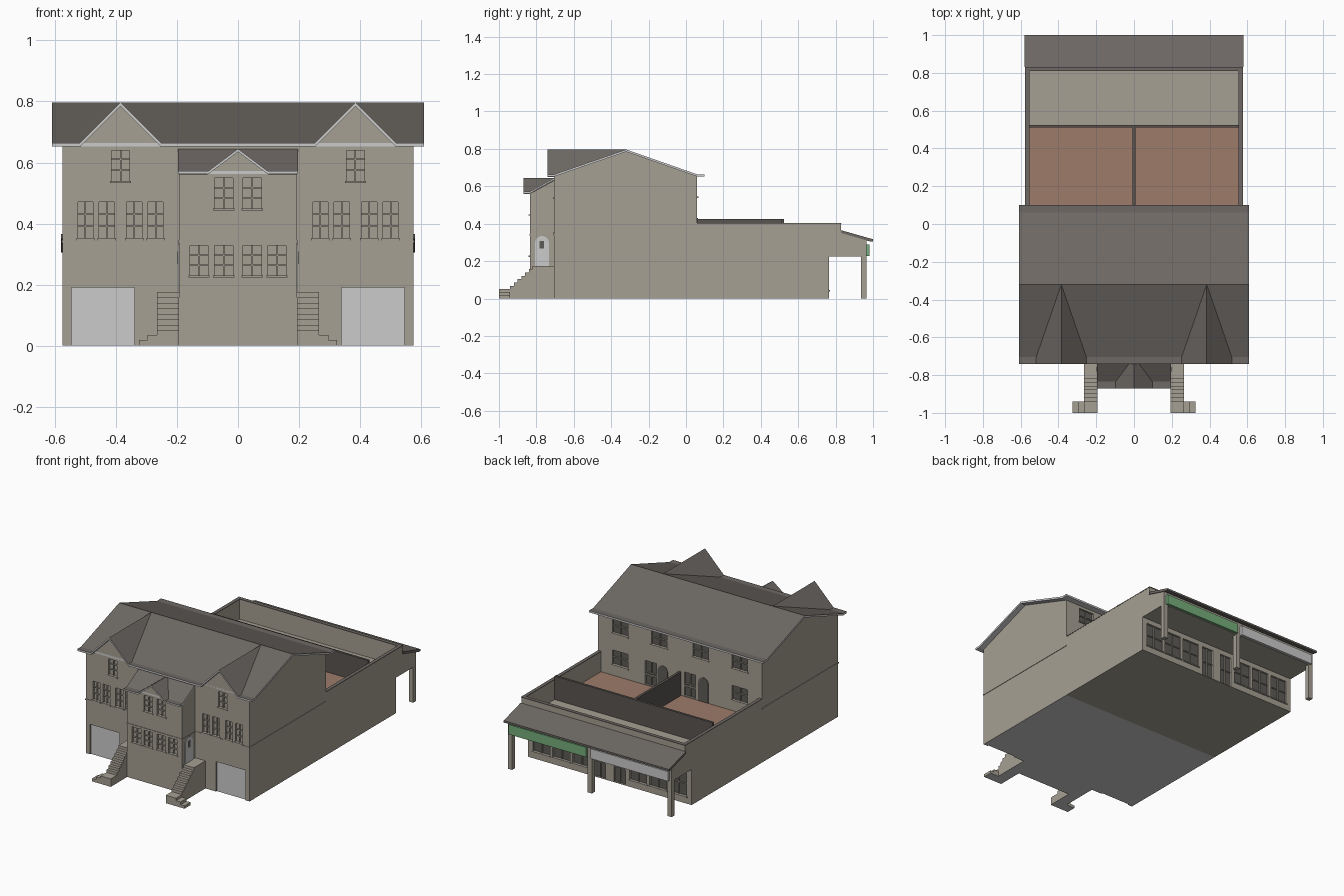
import bpy, bmesh, math

if "Cube" in bpy.data.objects:
    bpy.data.objects.remove(bpy.data.objects["Cube"])


def material(name, rgb):
    m = bpy.data.materials.new(name)
    m.diffuse_color = (*rgb, 1)
    m.use_nodes = True
    m.node_tree.nodes["Principled BSDF"].inputs["Base Color"].default_value = m.diffuse_color
    return m


STONE = material("beige stone", (0.38, 0.35, 0.29))
ROOF = material("grey slate", (0.155, 0.14, 0.128))
LIGHT = material("light grey", (0.60, 0.60, 0.60))
DARK = material("dark fence", (0.10, 0.09, 0.085))
GLASS = material("dark glass", (0.11, 0.105, 0.095))
TERRACE = material("terracotta", (0.34, 0.20, 0.145))
GREEN = material("sign green", (0.18, 0.42, 0.20))


def prism(name, pts, axis, a, b, mat):
    """Extrude a (y,z) outline along x, or an (x,z) outline along y."""
    bm = bmesh.new()
    put = (lambda p, t: (t, p[0], p[1])) if axis == 'x' else (lambda p, t: (p[0], t, p[1]))
    lo = [bm.verts.new(put(p, a)) for p in pts]
    hi = [bm.verts.new(put(p, b)) for p in pts]
    bm.faces.new(lo)
    bm.faces.new(hi[::-1])
    for i in range(len(pts)):
        j = (i + 1) % len(pts)
        bm.faces.new((lo[j], lo[i], hi[i], hi[j]))
    bmesh.ops.recalc_face_normals(bm, faces=bm.faces)
    me = bpy.data.meshes.new(name)
    bm.to_mesh(me)
    bm.free()
    ob = bpy.data.objects.new(name, me)
    bpy.context.collection.objects.link(ob)
    me.materials.append(mat)
    return ob


def box(name, x0, x1, y0, y1, z0, z1, mat):
    y0, y1 = sorted((y0, y1))
    return prism(name, [(y0, z0), (y1, z0), (y1, z1), (y0, z1)], 'x', min(x0, x1), max(x0, x1), mat)


def paint(ob, mat, rule):
    ob.data.materials.append(mat)
    for f in ob.data.polygons:
        if rule(f):
            f.material_index = len(ob.data.materials) - 1


def shell(name, top, axis, a, b, thick=0.012):
    """Roof slab under an open line: slate on top, light trim on edges and underside."""
    ob = prism(name, top + [(u, z - thick) for u, z in reversed(top)], axis, a, b, ROOF)
    paint(ob, LIGHT, lambda f: f.normal.z < 0.2)
    return ob


def arch(c, w, z0, z1):
    r = w / 2
    curve = [(c + r * math.cos(math.pi * i / 8), z1 - r + r * math.sin(math.pi * i / 8)) for i in range(9)]
    return [(c - r, z0), (c + r, z0)] + curve


def cut(wall, cutters):
    """Subtract the openings from a wall and bake the result."""
    for c in cutters:
        m = wall.modifiers.new("opening", 'BOOLEAN')
        m.operation = 'DIFFERENCE'
        m.solver = 'EXACT'
        m.object = c
    dg = bpy.context.evaluated_depsgraph_get()
    me = bpy.data.meshes.new_from_object(wall.evaluated_get(dg))
    wall.modifiers.clear()
    wall.data = me
    for c in cutters:
        bpy.data.objects.remove(c)


DEPTH = 0.014


def window(x, y, d, w, z0, z1, pane=None, rails=2, sill=True):
    """Recess, pane, glazing bars and sill on a wall at y facing d; returns its cutter."""
    xa, xb, t = x - w / 2, x + w / 2, 0.005
    inner, face = y - d * DEPTH, y - d * 0.005
    if pane:
        box("window_pane", xa, xb, inner - d * 0.002, inner + d * 0.002, z0, z1, pane)
    box("window_mullion", x - t / 2, x + t / 2, inner, face, z0, z1, STONE)
    for i in range(rails):
        z = z0 + (z1 - z0) * (i + 1) / (rails + 1)
        box("window_rail", xa, xb, inner, face, z - t / 2, z + t / 2, STONE)
    if sill:
        box("window_sill", xa - 0.005, xb + 0.005, y, y + d * 0.006, z0 - 0.007, z0, STONE)
    return box("cutter", xa, xb, inner, y + d * 0.05, z0, z1, STONE)


F, B, BAY, SHOP = -0.705, 0.06, -0.835, 0.765

# main house body with side gables
house = prism("house_walls", [(F, 0), (B, 0), (B, 0.652), (-0.32, 0.788), (F, 0.652)], 'x', -0.575, 0.575, STONE)
cuts = []
for s in (-1, 1):
    for x in (0.27, 0.34, 0.43, 0.50):
        cuts.append(window(s * x, F, -1, 0.05, 0.352, 0.47))
    cuts.append(window(s * 0.385, F, -1, 0.06, 0.54, 0.645))
    cuts.append(box("cutter", s * 0.34, s * 0.545, F - 0.05, F + 0.014, -0.02, 0.19, STONE))
    box("garage_door", s * 0.34, s * 0.545, F + 0.008, F + 0.02, 0, 0.19, LIGHT)
    for x in (0.145, 0.42):
        cuts.append(window(s * x, B, 1, 0.11, 0.545, 0.635, GLASS, 1))
    cuts.append(window(s * 0.42, B, 1, 0.11, 0.345, 0.435, GLASS, 1))
# terrace doors
for xw, xa in ((0.205, 0.12), (-0.07, -0.165)):
    cuts.append(window(xw, B, 1, 0.08, 0.28, 0.43, GLASS, 1, False))
    prism("terrace_arched_door", arch(xa, 0.07, 0.276, 0.43), 'y', B - 0.01, B + 0.003, GLASS)
cut(house, cuts)

# central bay
bay = prism("bay_walls", [(BAY, 0), (F + 0.002, 0), (F + 0.002, 0.632), (BAY, 0.56)], 'x', -0.193, 0.193, STONE)
cuts = []
for s in (-1, 1):
    for x in (0.047, 0.128):
        cuts.append(window(s * x, BAY, -1, 0.06, 0.23, 0.328))
    cuts.append(window(s * 0.047, BAY, -1, 0.06, 0.45, 0.55))
    # entrance doors on the bay sides
    prism("entrance_door", arch(-0.77, 0.075, 0.175, 0.335), 'x', s * 0.19, s * 0.196, LIGHT)
    box("door_window", s * 0.19, s * 0.198, -0.782, -0.758, 0.268, 0.308, GLASS)
cut(bay, cuts)

# string courses
box("bay_string_course", -0.196, 0.196, BAY - 0.003, F, 0.338, 0.344, STONE)
box("house_string_course", -0.578, 0.578, F - 0.003, B, 0.338, 0.345, STONE)

# main roof with flat rear eave, front eaves interrupted by the gables
shell("main_roof", [(F, 0.664), (-0.32, 0.797), (B, 0.664), (0.10, 0.664)], 'x', -0.61, 0.61)
for a, b in ((-0.61, -0.515), (-0.255, 0.255), (0.515, 0.61)):
    shell("front_eave", [(-0.74, 0.664), (F, 0.664)], 'x', a, b)
for c in (-0.385, 0.385):
    prism("front_gable_wall", [(c - 0.133, 0.64), (c + 0.133, 0.64), (c + 0.133, 0.652), (c, 0.787),
                               (c - 0.133, 0.652)], 'y', F, -0.40, STONE)
    shell("front_gable_roof", [(c - 0.135, 0.662), (c, 0.797), (c + 0.135, 0.662)], 'y', -0.74, -0.32)

# bay roof and its small gable
shell("bay_roof", [(BAY, 0.572), (F, 0.645)], 'x', -0.197, 0.197, 0.01)
for s in (-1, 1):
    shell("bay_eave", [(-0.87, 0.572), (BAY, 0.572)], 'x', min(s * 0.095, s * 0.197), max(s * 0.095, s * 0.197), 0.01)
prism("bay_gable_wall", [(-0.098, 0.555), (0.098, 0.555), (0.098, 0.562), (0, 0.636), (-0.098, 0.562)],
      'y', BAY, F, STONE)
shell("bay_gable_roof", [(-0.1, 0.57), (0, 0.645), (0.1, 0.57)], 'y', -0.87, F, 0.01)

# entrance stairs on both sides of the bay
bases = [house, bay]
profile = [(F, 0), (-1.0, 0), (-1.0, 0.05), (-0.94, 0.05)]
for i in range(7):
    z = 0.05 + 0.125 * (i + 1) / 7
    profile += [(-0.94 + 0.02 * i, z), (-0.92 + 0.02 * i, z)]
profile.append((F, 0.175))
for s in (-1, 1):
    bases.append(prism("entrance_stairs", profile, 'x', s * 0.193, s * 0.265, STONE))
    bases.append(box("stair_foot_upper", s * 0.265, s * 0.297, -1.0, -0.94, 0, 0.035, STONE))
    bases.append(box("stair_foot_lower", s * 0.297, s * 0.325, -1.0, -0.94, 0, 0.018, STONE))
for ob in bases:
    paint(ob, LIGHT, lambda f: f.normal.z < -0.9 and f.center.z < 0.001)

# rear shop block with sunken terraces behind parapets
shop = box("shop_block", -0.575, 0.575, B, SHOP, 0, 0.27, STONE)
cuts = []
for s in (-1, 1):
    for x in (0.20, 0.34, 0.48):
        cuts.append(window(s * x, SHOP, 1, 0.12, 0.045, 0.195, GLASS, 1))
    cuts.append(window(s * 0.07, SHOP, 1, 0.08, 0.003, 0.195, GLASS, 1, False))
cut(shop, cuts)
for s in (-1, 1):
    box("terrace_floor", s * 0.008, s * 0.555, B, 0.515, 0.268, 0.275, TERRACE)
    box("side_parapet", s * 0.555, s * 0.575, B, 0.83, 0.225, 0.40, STONE)
    box("side_coping", s * 0.554, s * 0.576, B, 0.83, 0.40, 0.405, ROOF)
box("rear_flat_roof", -0.555, 0.555, 0.52, 0.83, 0.225, 0.276, STONE)
box("rear_parapet", -0.575, 0.575, 0.81, 0.83, 0.225, 0.40, STONE)
box("rear_coping", -0.576, 0.576, 0.809, 0.832, 0.40, 0.405, ROOF)
box("terrace_divider", -0.008, 0.008, B, 0.515, 0.27, 0.425, DARK)
box("terrace_cross_wall", -0.555, 0.555, 0.51, 0.525, 0.27, 0.425, DARK)

# canopy over the shop pavement
prism("canopy_body", [(0.83, 0.225), (0.965, 0.225), (0.965, 0.316), (0.83, 0.356)], 'x', -0.575, 0.575, STONE)
prism("canopy_roof", [(0.83, 0.365), (1.0, 0.317), (1.0, 0.305), (0.985, 0.305), (0.83, 0.35)],
      'x', -0.58, 0.58, ROOF)
for x in (-0.56, 0, 0.56):
    box("canopy_post", x - 0.015, x + 0.015, 0.935, 0.965, 0, 0.23, STONE)
box("green_sign", 0.015, 0.56, 0.963, 0.98, 0.228, 0.29, GREEN)
box("grey_sign", -0.56, -0.015, 0.963, 0.98, 0.228, 0.29, LIGHT)
